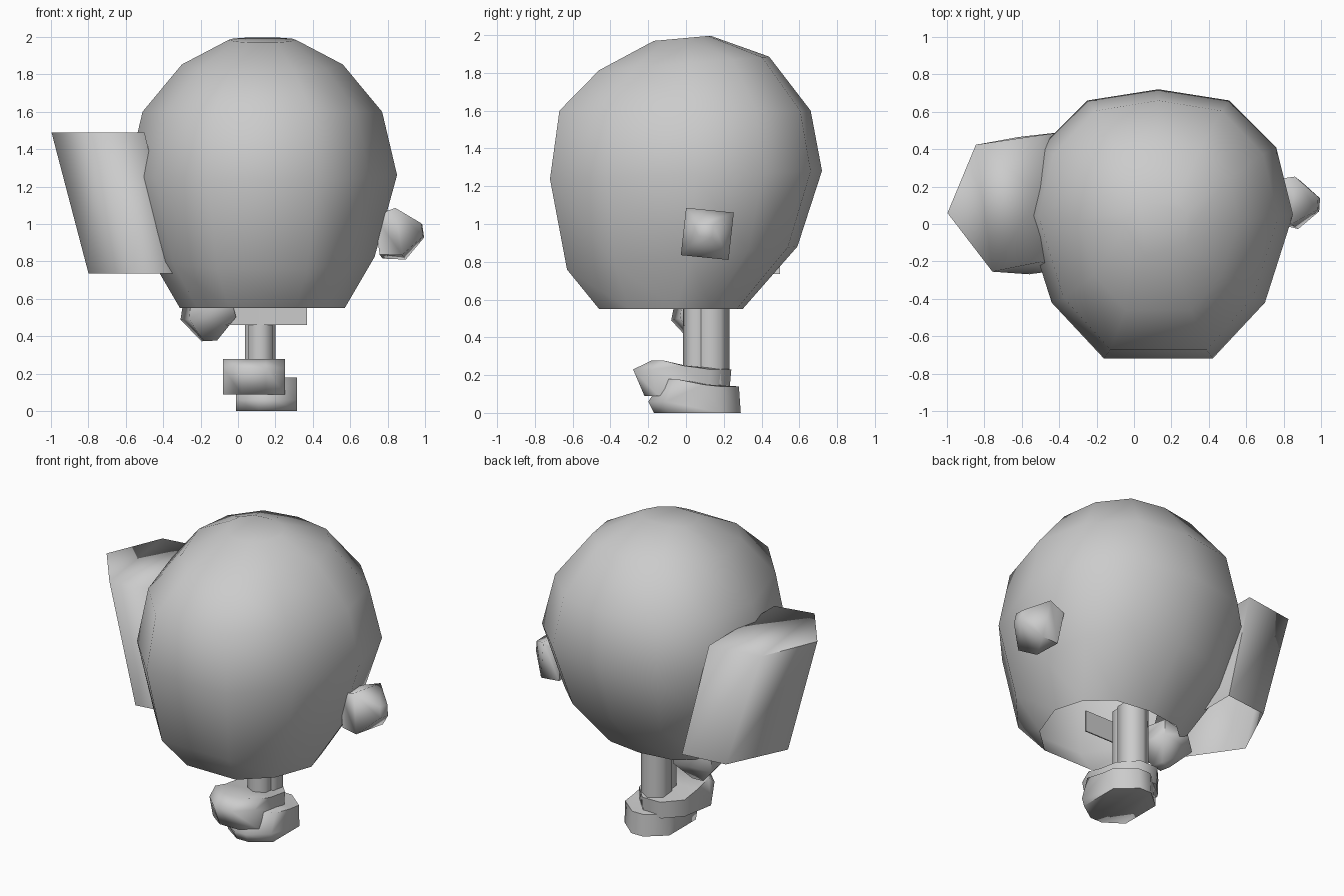
import bpy, bmesh, math
from mathutils import Vector, Matrix

if "Cube" in bpy.data.objects:
    bpy.data.objects.remove(bpy.data.objects["Cube"])


def make(name, rings, cap_start=False, cap_end=False, angle=75):
    """Skin a list of equal-length vertex rings."""
    bm = bmesh.new()
    rows = [[bm.verts.new(p) for p in ring] for ring in rings]
    n = len(rows[0])
    for a, b in zip(rows, rows[1:]):
        for i in range(n):
            j = (i + 1) % n
            bm.faces.new((a[i], a[j], b[j], b[i]))
    if cap_start:
        bm.faces.new(rows[0][::-1])
    if cap_end:
        bm.faces.new(rows[-1])
    bmesh.ops.recalc_face_normals(bm, faces=bm.faces)
    me = bpy.data.meshes.new(name)
    bm.to_mesh(me)
    bm.free()
    ob = bpy.data.objects.new(name, me)
    bpy.context.collection.objects.link(ob)
    bpy.ops.object.select_all(action='DESELECT')
    ob.select_set(True)
    bpy.context.view_layer.objects.active = ob
    bpy.ops.object.shade_smooth_by_angle(angle=math.radians(angle))
    return ob


def polygon(n, cx, cy, z, r, turn=0.0):
    return [(cx + r * math.cos(math.tau * i / n + turn),
             cy + r * math.sin(math.tau * i / n + turn), z) for i in range(n)]


# head: eleven-sided hollow shell, open underneath
half = [(0.38, .66), (.63, .41), (.72, .05), (.57, -.42), (.29, -.72)]
outline = [(0, .72)] + half + [(-x, y) for x, y in half[::-1]]
# z, half width, front y, back y, tilt
levels = [(.55, .44, -.46, .30, 0), (.82, .60, -.63, .59, .10),
          (1.26, .72, -.72, .72, .03), (1.60, .64, -.67, .66, 0),
          (1.85, .43, -.46, .44, .08), (1.983, .18, -.17, .13, .09)]
head = []
for z, hw, yf, yb, tilt in levels:
    cy, ry = (yf + yb) / 2, (yb - yf) / 2
    ring = []
    for x, y in outline:
        py = cy + y * ry / .72
        ring.append((.13 + x * hw / .72, py, z + tilt * (py - cy)))
    head.append(ring)
make("head", head, cap_end=True, angle=80)


# sleeve: leaning hexagonal tube, closed on top and trimmed inside the head
def trim(ring, limit):
    return [(min(x, limit), y, z) for x, y, z in ring]


make("sleeve", [trim(polygon(6, -.375, .115, .735, .425, .08), -.32),
                trim(polygon(6, -.605, .11, 1.49, .395, .13), -.5)],
     cap_end=True, angle=95)


# hands: square blocks with a blunt tip
def hand(name, origin, axis, turn):
    rot = Vector(axis).to_track_quat('Z', 'Y').to_matrix().to_4x4()
    mat = Matrix.Translation(origin) @ rot
    rings = [[mat @ Vector(p) for p in polygon(4, 0, 0, d, r, turn)]
             for d, r in ((0, .15), (.12, .18), (.24, .05))]
    make(name, rings, True, True)


hand("right_hand", (.75, .12, .93), (1, -.06, .15), math.pi / 4 - .1)
hand("left_hand", (-.165, .07, .615), (.05, 0, -1), .6)

# hip plate and legs
make("hip_plate", [[(-.12, y, .46), (.37, y, .46), (.37, y, .6), (-.12, y, .6)]
                   for y in (-.012, -.004)], True, True)
make("right_leg", [polygon(6, .12, .135, z, .094, math.pi / 6) for z in (.12, .65)],
     True, True)
make("left_leg", [polygon(6, .12, .06, z, .075, math.pi / 6) for z in (.2, .65)],
     True, True)


# feet: side profile (y, z) extruded across x, tapering in plan
def foot(name, profile, x0, x1, inset):
    cy = sum(p[0] for p in profile) / len(profile)

    def ring(x, s):
        return [(x, cy + (y - cy) * s, z) for y, z in profile]
    make(name, [ring(x0, .6), ring(x0 + inset, 1), ring(x1 - inset, 1), ring(x1, .6)],
         True, True)


foot("right_foot", [(-.17, 0), (.29, 0), (.28, .14), (.13, .15), (-.12, .18), (-.2, .06)],
     -.01, .315, .12)
foot("left_foot", [(-.22, .09), (.23, .12), (.24, .23), (.0, .25), (-.18, .278), (-.28, .23)],
     -.08, .25, .1)
